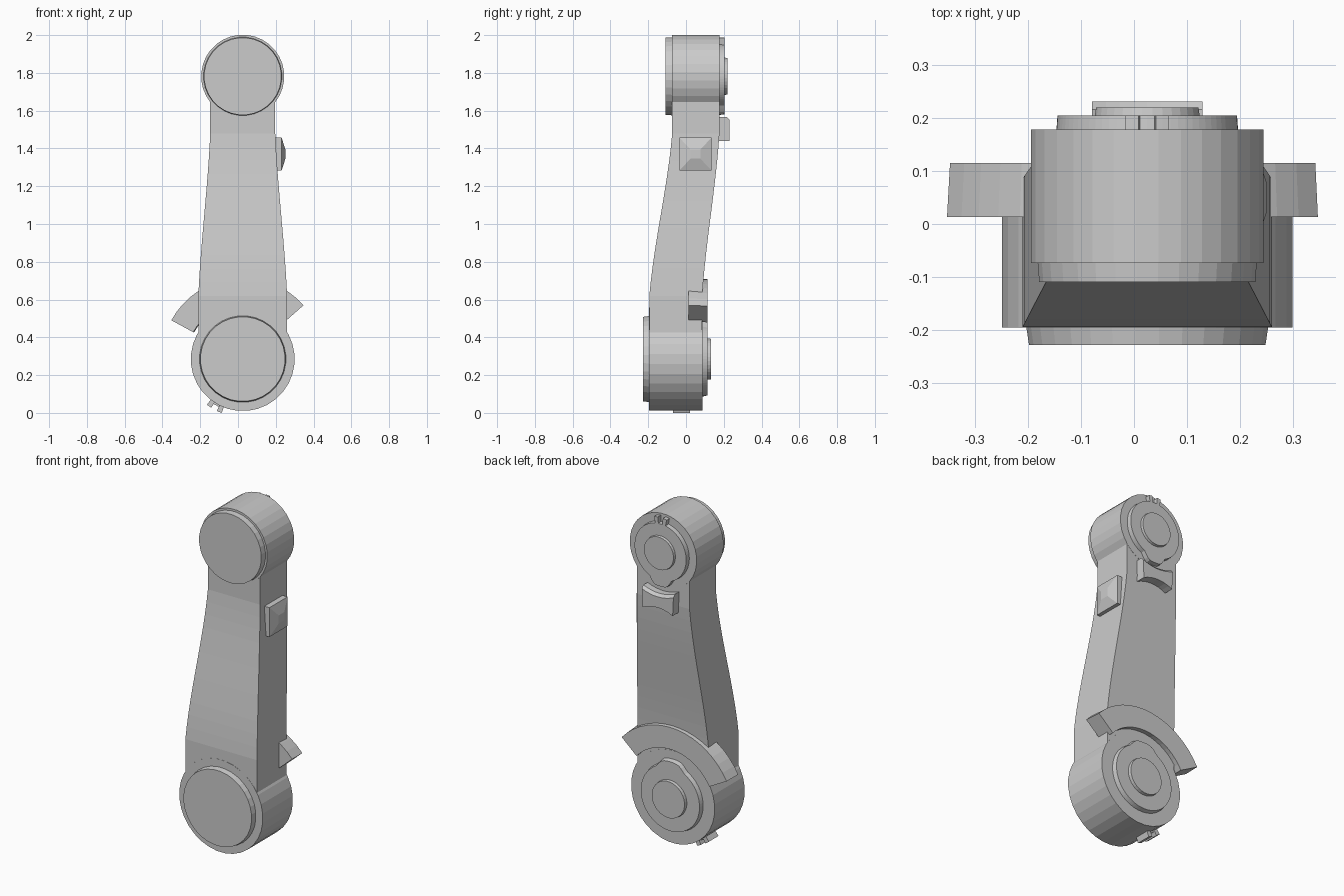
import bpy, bmesh
from math import sin, cos, radians, pi

if "Cube" in bpy.data.objects:
    bpy.data.objects.remove(bpy.data.objects["Cube"])

CX = 0.025                      # shared centre line
LOW, HIGH = 0.285, 1.782        # hub centre heights


def finish(name, bm):
    bmesh.ops.recalc_face_normals(bm, faces=bm.faces)
    me = bpy.data.meshes.new(name)
    bm.to_mesh(me)
    bm.free()
    ob = bpy.data.objects.new(name, me)
    bpy.context.collection.objects.link(ob)
    return ob


def loft(name, rings):
    """Skin equal-length closed rings and cap both ends."""
    bm = bmesh.new()
    vs = [[bm.verts.new(p) for p in r] for r in rings]
    n = len(vs[0])
    for a, b in zip(vs, vs[1:]):
        for i in range(n):
            j = (i + 1) % n
            bm.faces.new((a[i], a[j], b[j], b[i]))
    bm.faces.new(vs[0])
    bm.faces.new(vs[-1])
    return finish(name, bm)


def prism(name, pts, y0, y1, cz, taper=1.0):
    """Extrude an outline, given relative to (CX, cz), along y."""
    return loft(name, [[(CX + x * s, y, cz + z * s) for x, z in pts]
                       for y, s in ((y0, 1.0), (y1, taper))])


def polar(r, deg):
    return r * cos(radians(deg)), r * sin(radians(deg))


def circle(r, n=32):
    return [polar(r, 360 * (i + 0.5) / n) for i in range(n)]


def lobed(r, lobe_deg, rise, half):
    """Circle with one rounded lobe."""
    pts = []
    for i in range(72):
        d = i * 5.0
        off = abs((d - lobe_deg + 180) % 360 - 180) / half
        bump = 0 if off >= 1 else rise * min(1, 1.35 * cos(off * pi / 2))
        pts.append(polar(r + bump, d))
    return pts


def sector(r0, r1, a0, a1, n):
    angs = [a0 + (a1 - a0) * i / n for i in range(n + 1)]
    return [polar(r1, a) for a in angs] + [polar(r0, a) for a in reversed(angs)]


# Arm: rectangular sections following a soft S bend
rings = []
STEPS = 12
heights = [LOW] + [0.62 + 0.86 * i / STEPS for i in range(STEPS + 1)] + [HIGH]
for z in heights:
    t = max(0, min(1, (z - 0.62) / 0.86))
    t = 0.6 * t + 0.4 * t * t * (3 - 2 * t)
    w = 0.235 + (0.172 - 0.235) * t
    f = -0.194 + (-0.073 + 0.194) * t
    b = 0.086 + (0.177 - 0.086) * t
    rings.append([(CX - w, f, z), (CX + w, f, z), (CX + w, b, z), (CX - w, b, z)])
loft("arm", rings)

# Lower joint: hub, front cover, keyed back plate, centre cap
prism("lower_hub", circle(0.275), -0.195, 0.087, LOW)
prism("lower_front_cover", circle(0.23), -0.19, -0.228, LOW, 0.975)
prism("lower_back_plate", lobed(0.2, 90, 0.026, 28), 0.08, 0.113, LOW, 0.965)
prism("lower_cap", circle(0.11), 0.11, 0.132, LOW, 0.98)

# Upper joint
prism("upper_hub", circle(0.22), -0.074, 0.178, HIGH)
prism("upper_front_cover", circle(0.208), -0.07, -0.109, HIGH, 0.985)
prism("upper_back_plate", lobed(0.172, 270, 0.033, 24), 0.17, 0.205, HIGH, 0.985)
prism("upper_cap", circle(0.1), 0.2, 0.22, HIGH, 0.97)

# Two locating teeth on top of the upper plate
for i, a in enumerate((82, 98)):
    prism(f"upper_tooth_{i}", sector(0.16, 0.207, a - 3.5, a + 3.5, 2), 0.17, 0.205, HIGH)

# Curved guard behind the lower joint
prism("guard", sector(0.298, 0.43, 41.5, 151.5, 16), 0.013, 0.115, LOW, 0.985)

# Two small ribs under the lower hub with a thin pad between
for i, a in enumerate((234.5, 246)):
    prism(f"lower_rib_{i}", sector(0.26, 0.307, a - 2.6, a + 2.6, 1), -0.07, 0.02, LOW)
prism("lower_rib_pad", sector(0.26, 0.283, 234.5, 246, 3), -0.06, 0.01, LOW)

# Saddle block under the upper joint, concave above and below
N = 8
xs = [-0.104 + 0.208 * i / N for i in range(N + 1)]
top = [(x, -0.238 + 0.022 * (x / 0.104) ** 2) for x in xs]
bottom = [(x * 0.95, -0.318 - 0.024 * (x / 0.104) ** 2) for x in reversed(xs)]
saddle = top + bottom
inner = [(x, z - (0.016 if i <= N else 0)) for i, (x, z) in enumerate(saddle)]
loft("saddle_block", [[(CX + x, y, HIGH + z) for x, z in p]
                      for p, y in ((saddle, 0.15), (saddle, 0.216), (inner, 0.231))])

# Pyramid-topped button on the right side
yc, zc = 0.05, 1.37
loft("side_button", [[(x, yc + sy * hy, zc + sz * hz)
                      for sy, sz in ((-1, -1), (1, -1), (1, 1), (-1, 1))]
                     for x, hy, hz in ((0.18, 0.085, 0.087), (0.231, 0.085, 0.087),
                                       (0.251, 0.026, 0.024))])
